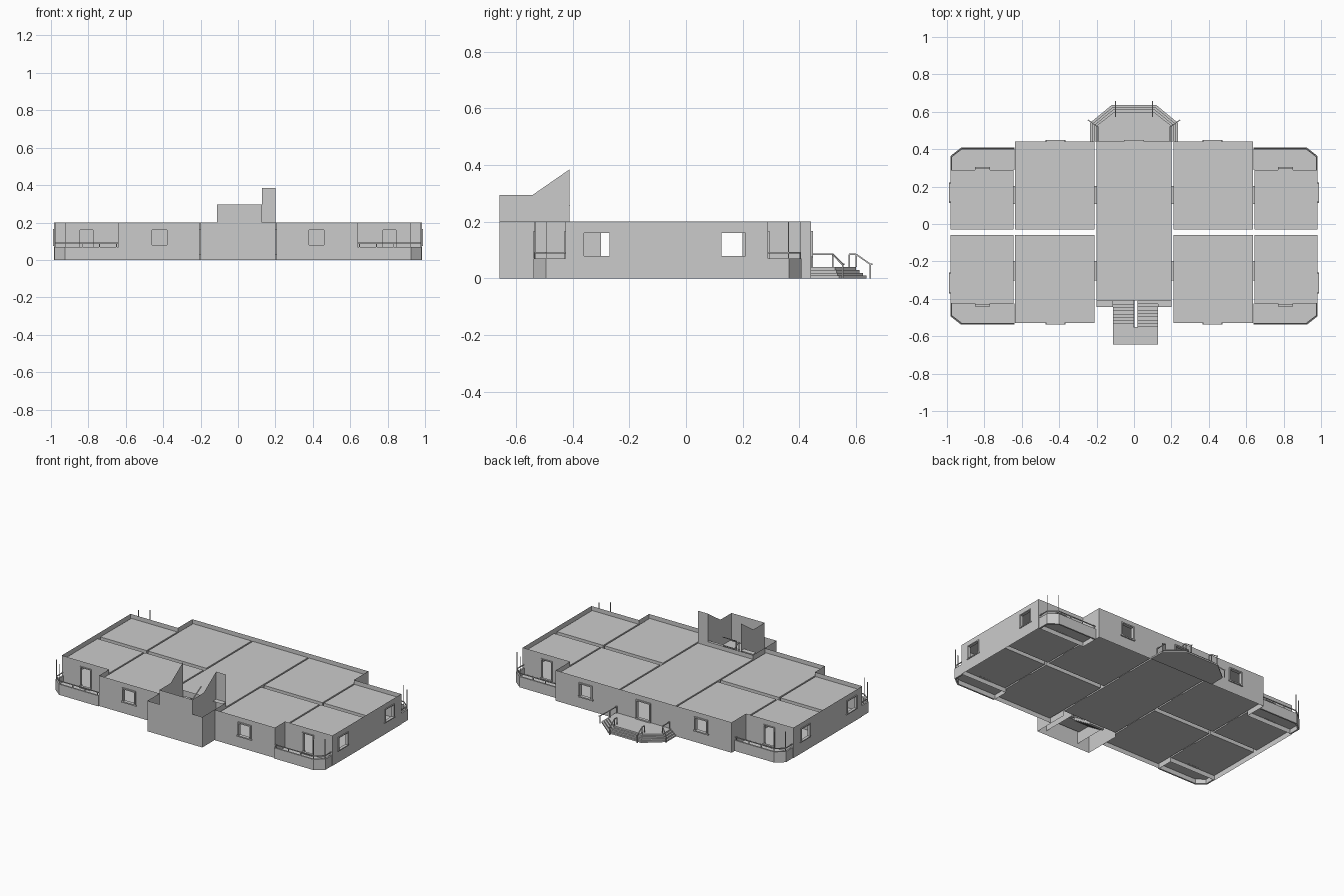
import bpy, bmesh
from mathutils import Vector

if "Cube" in bpy.data.objects:
    bpy.data.objects.remove(bpy.data.objects["Cube"])

TOP, CEIL, FLOOR = 0.2, 0.172, 0.03


class Part:
    """Collects sheets, boxes and bars into one mesh object."""
    def __init__(self, name, mirror=False):
        self.name, self.mirror, self.bm = name, mirror, bmesh.new()

    def face(self, pts):
        self.bm.faces.new([self.bm.verts.new(p) for p in pts])

    def prism(self, low, high):
        self.face(low[::-1])
        self.face(high)
        n = len(low)
        for i in range(n):
            j = (i + 1) % n
            self.face([low[i], low[j], high[j], high[i]])

    def box(self, x0, x1, y0, y1, z0, z1):
        c = [(x0, y0), (x1, y0), (x1, y1), (x0, y1)]
        self.prism([(x, y, z0) for x, y in c], [(x, y, z1) for x, y in c])

    def flat(self, x0, x1, y0, y1, z):
        self.face([(x0, y0, z), (x1, y0, z), (x1, y1, z), (x0, y1, z)])

    def wall(self, a, b, z0, z1, holes=()):
        """Sheet from a to b; holes are (start, end, bottom, top) along it."""
        a, b = Vector(a), Vector(b)
        length, d = (b - a).length, (b - a).normalized()
        us = sorted({0, length, *[u for h in holes for u in h[:2]]})
        zs = sorted({z0, z1, *[z for h in holes for z in h[2:]]})
        for u0, u1 in zip(us, us[1:]):
            for w0, w1 in zip(zs, zs[1:]):
                um, wm = (u0 + u1) / 2, (w0 + w1) / 2
                if any(h[0] < um < h[1] and h[2] < wm < h[3] for h in holes):
                    continue
                p, q = a + d * u0, a + d * u1
                self.face([(*p, w0), (*q, w0), (*q, w1), (*p, w1)])

    def bar(self, p, q, r=0.0025):
        p, q = Vector(p), Vector(q)
        d = (q - p).normalized()
        s = d.cross(Vector((0, 0, 1)) if abs(d.z) < 0.9 else Vector((1, 0, 0))).normalized() * r
        t = d.cross(s)
        ring = [s + t, t - s, -s - t, s - t]
        self.prism([p + o for o in ring], [q + o for o in ring])

    def frame(self, axis, u0, u1, z0, z1, n0, n1, t=0.008, sill=0):
        """Rectangular surround of an opening; axis is the wall's direction."""
        pieces = [(u0 - t, u0, z0, z1), (u1, u1 + t, z0, z1),
                  (u0 - t, u1 + t, z1, z1 + t), (u0 - t, u1 + t, z0 - t, z0)]
        for i, (a, b, c, d) in enumerate(pieces):
            m0, m1 = n0, n1
            if i == 3 and sill:
                a, b = a - 0.006, b + 0.006
                m0, m1 = min(n0, n1, n1 + sill), max(n0, n1, n0 + sill)
            if axis == 'x':
                self.box(a, b, m0, m1, c, d)
            else:
                self.box(m0, m1, a, b, c, d)

    def done(self):
        bm = self.bm
        bmesh.ops.remove_doubles(bm, verts=bm.verts, dist=0.0001)
        bmesh.ops.recalc_face_normals(bm, faces=bm.faces)
        me = bpy.data.meshes.new(self.name)
        bm.to_mesh(me)
        bm.free()
        ob = bpy.data.objects.new(self.name, me)
        bpy.context.collection.objects.link(ob)
        if self.mirror:
            m = ob.modifiers.new("mirror", 'MIRROR')
            m.use_mirror_merge = False


# Outer walls of the right half, with window and door openings
outer = Part("outer_walls", True)
WZ = (0.08, 0.16)
outer.wall((0.205, -0.53), (0.64, -0.53), 0, TOP, [(0.175, 0.255, *WZ)])
outer.wall((0.64, -0.53), (0.64, -0.425), 0, TOP)
outer.wall((0.64, -0.425), (0.985, -0.425), 0, TOP, [(0.135, 0.205, 0.035, 0.16)])
outer.wall((0.985, -0.425), (0.985, 0.29), 0, TOP, [(0.065, 0.155, *WZ), (0.55, 0.635, *WZ)])
outer.wall((0.985, 0.29), (0.64, 0.29), 0, TOP, [(0.14, 0.21, 0.035, 0.16)])
outer.wall((0.64, 0.29), (0.64, 0.44), 0, TOP)
outer.wall((0.64, 0.44), (0.0, 0.44), 0, TOP, [(0.18, 0.26, *WZ), (0.595, 0.64, 0.045, 0.16)])
outer.done()

# Room floors and ceilings with gaps between the rooms
floors, ceilings = Part("room_floors", True), Part("room_ceilings", True)
for r in [(0.645, 0.98, -0.03, 0.29), (0.645, 0.98, -0.425, -0.06),
          (0.21, 0.635, -0.03, 0.44), (0.21, 0.635, -0.53, -0.06), (0, 0.2, -0.41, 0.44)]:
    floors.flat(*r, FLOOR)
    ceilings.flat(*r, CEIL)
floors.done()
ceilings.done()

# Interior walls and their doorways
inner = Part("inner_walls", True)
for x, lo, hi in [(0.645, -0.425, 0.29), (0.635, -0.53, 0.44), (0.21, -0.53, 0.44)]:
    inner.wall((x, lo), (x, -0.06), FLOOR, CEIL, [(-0.3 - lo, -0.2 - lo, FLOOR, 0.16)])
    inner.wall((x, -0.03), (x, hi), FLOOR, CEIL, [(0.14, 0.23, FLOOR, 0.16)])
inner.wall((0.2, -0.41), (0.2, 0.44), FLOOR, CEIL,
           [(0.11, 0.21, FLOOR, 0.16), (0.52, 0.61, FLOOR, 0.16)])
for y in (-0.06, -0.03):
    inner.wall((0.21, y), (0.635, y), FLOOR, CEIL)
    inner.wall((0.645, y), (0.98, y), FLOOR, CEIL)
inner.done()
linings = Part("inner_door_linings", True)
for x0, x1 in [(0.635, 0.645), (0.2, 0.21)]:
    for a, b in [(-0.3, -0.2), (0.11, 0.2)]:
        linings.frame('y', a, b, FLOOR, 0.16, x0, x1, 0.002)
linings.done()

# Window surrounds with sills
win = Part("window_frames", True)
win.frame('x', 0.38, 0.46, *WZ, -0.538, -0.515, sill=-0.022)
win.frame('x', 0.38, 0.46, *WZ, 0.425, 0.448, sill=0.02)
win.frame('y', -0.36, -0.27, *WZ, 0.97, 0.99, 0.006, sill=0.01)
win.frame('y', 0.125, 0.21, *WZ, 0.97, 0.99, 0.006, sill=0.01)
win.done()

# Wing balconies at all four corners
doors = Part("balcony_door_frames", True)
deck = Part("balcony_floors", True)
parapet = Part("balcony_parapets", True)
rail = Part("balcony_rails", True)
for s, wy, ey in [(1, 0.29, 0.408), (-1, -0.425, -0.538)]:
    doors.frame('x', 0.775, 0.845, 0.035, 0.16, min(wy - s * 0.012, wy + s * 0.006),
                max(wy - s * 0.012, wy + s * 0.006), 0.006)
    doors.box(0.77, 0.85, min(wy, wy + s * 0.015), max(wy, wy + s * 0.015), FLOOR, 0.042)
    cy = ey - s * 0.045
    out = [(0.64, ey), (0.925, ey), (0.982, cy), (0.982, wy)]
    ins = [(0.64, ey - s * 0.01), (0.921, ey - s * 0.01), (0.972, cy - s * 0.004), (0.972, wy)]
    deck.face([(x, y, FLOOR) for x, y in out + [(0.64, wy)]])
    for i in range(3):
        q = [out[i], out[i + 1], ins[i + 1], ins[i]]
        parapet.prism([(x, y, 0) for x, y in q], [(x, y, 0.07) for x, y in q])
        mid = [((a[0] + b[0]) / 2, (a[1] + b[1]) / 2) for a, b in zip(out, ins)]
        rail.bar((*mid[i], 0.09), (*mid[i + 1], 0.09))
    for p in mid[1:3]:
        rail.bar((*p, 0.07), (*p, TOP), 0.0015)
    for x in (0.65, 0.74, 0.83):
        rail.bar((x, mid[0][1], 0.07), (x, mid[0][1], 0.09))
for part in (doors, deck, parapet, rail):
    part.done()

# Back porch: stacked half-octagon steps
porch = Part("porch_steps")
for i in range(4):
    g = 0.012 * (3 - i)
    half = [(0.2 + g, 0.44), (0.2 + g, 0.525 + g * 0.4), (0.105 + g * 0.4, 0.6 + g)]
    ring = half + [(-x, y) for x, y in half[::-1]]
    porch.prism([(x, y, 0.01 * i + 0.001 * (i > 0) - 0.001 * (i > 0)) for x, y in ring],
                [(x, y, 0.01 * (i + 1)) for x, y in ring])
porch.done()
entry = Part("entry_door_frame")
entry.frame('x', -0.045, 0.045, 0.048, 0.16, 0.428, 0.448)
entry.done()

# Porch handrails
hand = Part("porch_handrails", True)
for path in [[(0.192, 0.445), (0.192, 0.518), (0.24, 0.552)],
             [(0.1, 0.575), (0.1, 0.6), (0.1, 0.65)]]:
    a, b, c = path
    hand.bar((*a, 0.085), (*b, 0.085))
    hand.bar((*b, 0.085), (*c, 0.05))
    hand.bar((*a, 0.04), (*a, 0.085))
    hand.bar((*b, 0.04), (*b, 0.085))
    hand.bar((*c, 0), (*c, 0.05))
    end = Vector(c) + (Vector(c) - Vector(b)).normalized() * 0.008
    hand.bar((*c, 0.05), (*end, 0.05))
hand.done()

# Stair tower walls
tower = Part("stair_tower_walls")
F, B, L, R = -0.657, -0.41, -0.112, 0.128
tower.wall((-0.2, F), (0.2, F), 0, TOP)
for x in (-0.2, 0.2):
    tower.wall((x, F), (x, B), 0, TOP)
tower.wall((L, F), (R, F), TOP, 0.295)
for x in (L, R):
    tower.face([(x, F, FLOOR), (x, B, FLOOR), (x, B, 0.385), (x, -0.54, 0.295), (x, F, 0.295)])
tower.wall((-0.2, B), (0.2, B), FLOOR, TOP, [(0.09, 0.19, FLOOR, 0.16)])
tower.wall((R, B), (0.2, B), TOP, 0.385)
tower.flat(-0.2, L, -0.445, B, 0.204)
tower.flat(R, 0.2, -0.445, B, 0.204)
tower.done()

# Two stair flights and the landing between them
stairs = Part("stair_flights")
N, run = 8, 0.14 / 8
for i in range(N):
    y = B - run * (i + 1)
    z = FLOOR + 0.09 * (i + 1) / N
    stairs.box(L, 0.0, y, y + run, z - 0.022, z)
    z = TOP - 0.08 * i / N
    stairs.box(0.02, R, y, y + run, z - 0.022, z)
stairs.box(L, R, -0.645, -0.55, 0.105, 0.12)
stairs.done()
srail = Part("stair_rails")
for x, z0, z1 in [(0.0, 0.09, 0.18), (0.02, 0.26, 0.18)]:
    srail.bar((x, B, z0), (x, -0.55, z1))
srail.bar((0.0, -0.55, 0.12), (0.0, -0.55, 0.18))
srail.bar((0.02, -0.55, 0.12), (0.02, -0.55, 0.18))
srail.done()
